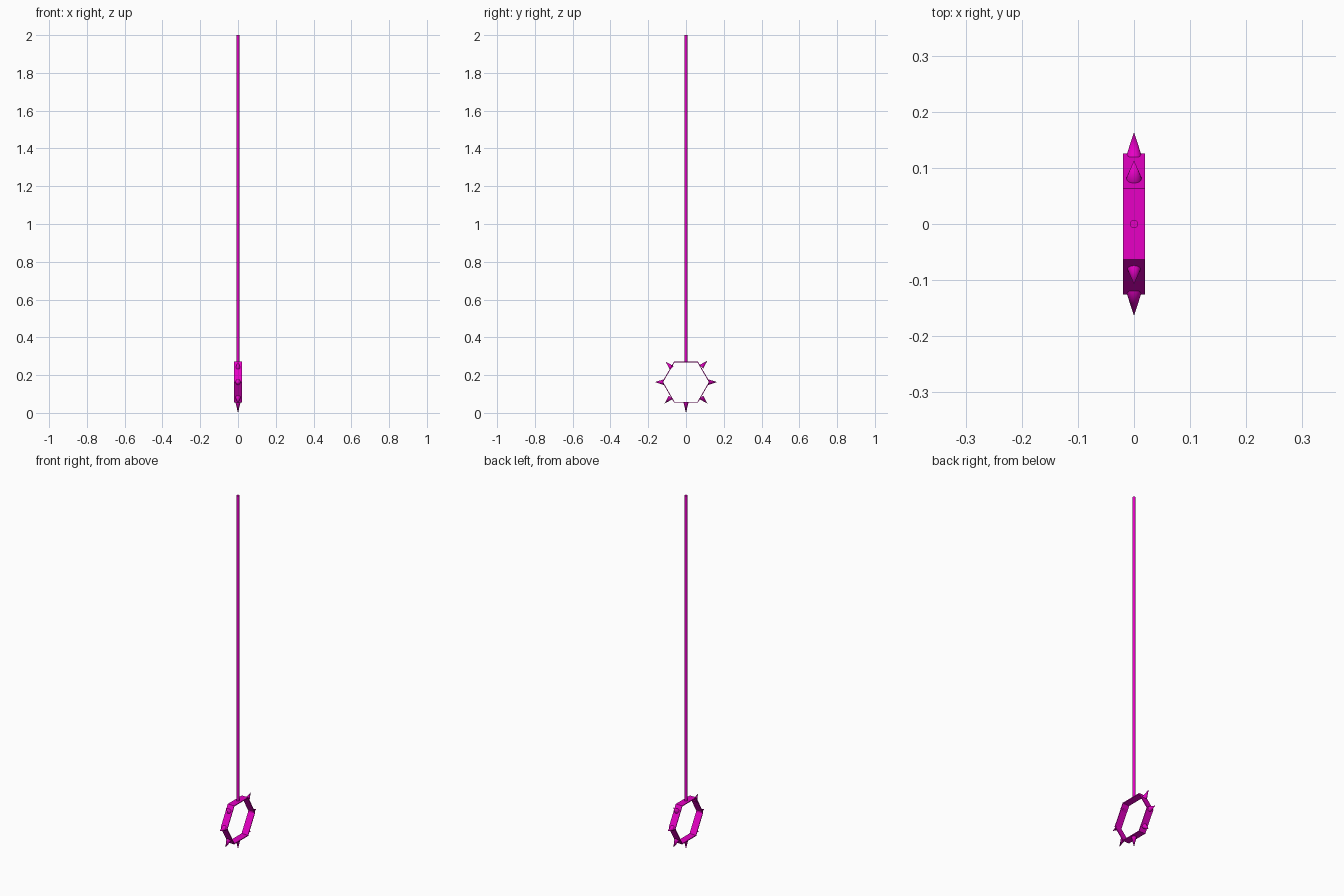
import bpy
import math
from mathutils import Vector

if "Cube" in bpy.data.objects:
    bpy.data.objects.remove(bpy.data.objects["Cube"])

CZ = 0.163          # height of the ring centre
RING_R = 0.126      # corner radius of the hexagon
HALF_W = 0.02       # half width of the ring band
WALL = 0.005

mat = bpy.data.materials.new("magenta")
mat.diffuse_color = (0.8, 0.0, 0.56, 1)
mat.use_nodes = True
mat.node_tree.nodes["Principled BSDF"].inputs["Base Color"].default_value = mat.diffuse_color


def finish(obj, name):
    obj.name = name
    obj.data.materials.append(mat)
    bpy.context.view_layer.objects.active = obj
    obj.select_set(True)
    bpy.ops.object.shade_smooth_by_angle(angle=math.radians(35))
    obj.select_set(False)


def spike(name, angle, base, tip, radius):
    # Cone pointing outward from the ring centre in the YZ plane
    d = Vector((0, math.cos(angle), math.sin(angle)))
    bpy.ops.mesh.primitive_cone_add(
        vertices=16, radius1=radius, radius2=0, depth=tip - base,
        location=Vector((0, 0, CZ)) + d * (base + tip) / 2,
        rotation=d.to_track_quat('Z', 'Y').to_euler())
    finish(bpy.context.object, name)


# Hexagonal hollow band
verts, faces = [], []
for i in range(6):
    a = math.radians(60 * i)
    for r in (RING_R, RING_R - WALL):
        for x in (-HALF_W, HALF_W):
            verts.append((x, r * math.cos(a), CZ + r * math.sin(a)))
for i in range(6):
    p, q = 4 * i, 4 * ((i + 1) % 6)
    for m, n in ((0, 1), (1, 3), (3, 2), (2, 0)):
        faces.append((p + m, q + m, q + n, p + n))
mesh = bpy.data.meshes.new("hex_ring")
mesh.from_pydata(verts, [], faces)
mesh.update()
ring = bpy.data.objects.new("hex_ring", mesh)
bpy.context.collection.objects.link(ring)
finish(ring, "hex_ring")

# Long handle rod
z0 = CZ + RING_R * math.cos(math.radians(30)) - WALL / 2
bpy.ops.mesh.primitive_cylinder_add(vertices=24, radius=0.0075, depth=2 - z0,
                                    location=(0, 0, (2 + z0) / 2))
finish(bpy.context.object, "rod")

# Seven spikes: two sides, four diagonals, one at the bottom
for side, a in (("right", 0), ("left", 180)):
    spike("spike_" + side, math.radians(a), 0.119, 0.164, 0.0145)
for name, a, shift in (("upper_right", 45, 0), ("upper_left", 135, -0.008),
                       ("lower_left", 225, 0), ("lower_right", 315, 0)):
    spike("spike_" + name, math.radians(a), 0.115 + shift, 0.16 + shift, 0.0135)
spike("spike_bottom", math.radians(270), 0.107, 0.163, 0.0135)
